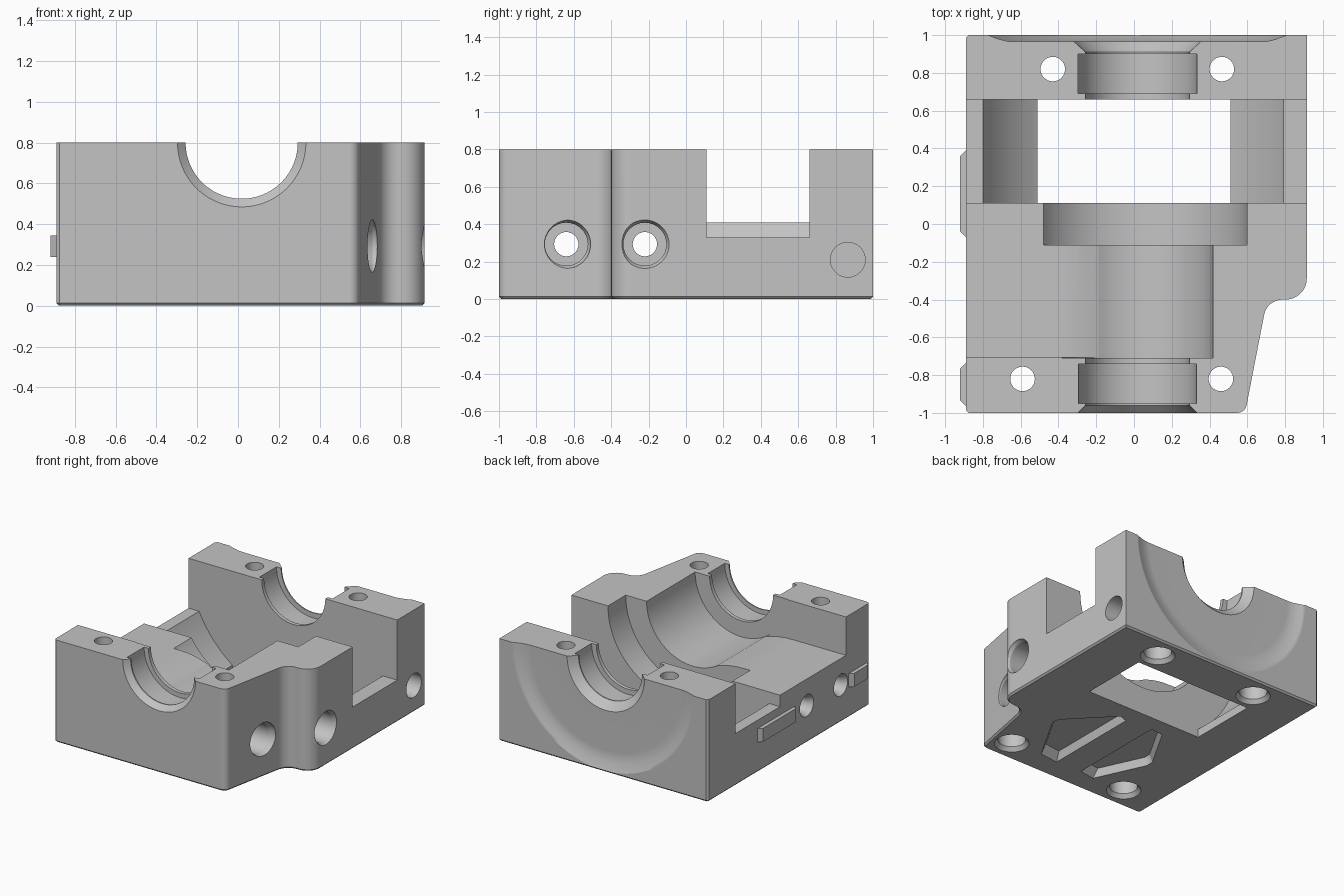
import bpy, bmesh, math
from mathutils import Matrix, Vector

cube = bpy.data.objects.get("Cube")
if cube:
    bpy.data.objects.remove(cube)

grey = bpy.data.materials.new("machined grey")
grey.use_nodes = True
COLOUR = (0.55, 0.55, 0.55, 1)
grey.diffuse_color = COLOUR
grey.node_tree.nodes["Principled BSDF"].inputs["Base Color"].default_value = COLOUR

# Axis frames: local z becomes the named direction
ALONG_X = Matrix.Rotation(math.pi / 2, 4, 'Y')
ALONG_Y = Matrix.Rotation(-math.pi / 2, 4, 'X')
ALONG_Z = Matrix.Identity(4)


def finish(name, bm):
    bmesh.ops.recalc_face_normals(bm, faces=bm.faces)
    mesh = bpy.data.meshes.new(name)
    bm.to_mesh(mesh)
    bm.free()
    mesh.materials.append(grey)
    obj = bpy.data.objects.new(name, mesh)
    bpy.context.collection.objects.link(obj)
    return obj


def prism(name, outline, low, high, chamfer=0, top_scale=1, upright=False):
    """Extrude an outline from low to high: xy upwards, or xz along y if upright."""
    bm = bmesh.new()
    cx = sum(x for x, y in outline) / len(outline)
    cy = sum(y for x, y in outline) / len(outline)
    s = top_scale
    upper = [(cx + (x - cx) * s, cy + (y - cy) * s) for x, y in outline]
    rings = []
    for level, points in ((low, outline), (high, upper)):
        rings.append([bm.verts.new((x, level, y) if upright else (x, y, level))
                      for x, y in points])
    bottom, top = rings
    bm.faces.new(bottom)
    bm.faces.new(top)
    for i in range(len(outline)):
        j = (i + 1) % len(outline)
        bm.faces.new((bottom[i], bottom[j], top[j], top[i]))
    if chamfer:
        bmesh.ops.recalc_face_normals(bm, faces=bm.faces)
        rim = [e for e in bm.edges if all(v in bottom for v in e.verts)]
        bmesh.ops.bevel(bm, geom=rim, offset=chamfer, segments=1, affect='EDGES')
    return finish(name, bm)


def lathe(name, profile, frame, centre, sides=48):
    """Revolve (radius, distance) pairs around an axis into a closed solid."""
    bm = bmesh.new()
    rings = []
    for r, t in profile:
        angles = [math.tau * i / sides for i in range(sides)]
        rings.append([bm.verts.new((r * math.cos(a), r * math.sin(a), t)) for a in angles])
    for a, b in zip(rings, rings[1:]):
        for i in range(sides):
            j = (i + 1) % sides
            bm.faces.new((a[i], a[j], b[j], b[i]))
    bm.faces.new(rings[0])
    bm.faces.new(rings[-1])
    bm.transform(Matrix.Translation(centre) @ frame)
    return finish(name, bm)


def box(name, x0, x1, y0, y1, z0, z1):
    return prism(name, [(x0, y0), (x1, y0), (x1, y1), (x0, y1)], z0, z1)


def arc(cx, cy, r, start, end, steps=8):
    angles = [math.radians(start + (end - start) * i / steps) for i in range(steps + 1)]
    return [(cx + r * math.cos(a), cy + r * math.sin(a)) for a in angles]


def cut(cutter):
    mod = housing.modifiers.new("cut", 'BOOLEAN')
    mod.operation = 'DIFFERENCE'
    mod.solver = 'EXACT'
    mod.object = cutter
    bpy.context.view_layer.objects.active = housing
    bpy.ops.object.modifier_apply(modifier=mod.name)
    bpy.data.objects.remove(cutter)


# Housing block with the stepped, curved right side
outline = [(-.875, -1)]
outline += arc(.547, -.95, .05, -90, -10, 5)
outline += arc(.787, -.5, .1, 170, 90)
outline += arc(.803, -.288, .112, -90, 0)
outline += [(.915, 1), (-.875, 1), (-.89, .985), (-.89, -.985)]
housing = prism("housing", outline, 0, .8, chamfer=.013)

# Flat tray on the left that rolls into the main bore
tray = [(-1.2, 1.2), (-1.2, .5), (-.45, .5), (-.36, .497), (-.29, .487),
        (-.235, .472), (-.18, .456), (-.05, .6), (-.05, 1.2)]
cut(prism("tray_cutter", tray, -.705, .2, upright=True))

# Shaft line: front seat, main bore, ring seat, wheel space, rear seat, rear dish
shaft = [(.33, -1.1), (.315, -1), (.275, -.96), (.275, -.95), (.312, -.95), (.312, -.74),
         (.275, -.74), (.275, -.71), (.4, -.71), (.4, -.11), (.58, -.11), (.58, .11),
         (.905, .11), (.905, .66), (.275, .66), (.275, .69), (.315, .69), (.315, .9),
         (.275, .9), (.275, .91), (.335, .965), (.65, .965), (.69, .968), (.73, .978),
         (.77, .992), (.79, 1), (.79, 1.1)]
cut(lathe("shaft_cutter", shaft, ALONG_Y, (.018, 0, .8), 96))

# Side openings of the wheel space and the window through the base
cut(box("right_opening_cutter", .4, 1.2, .11, .66, .33, 1))
cut(box("left_opening_cutter", -1.2, -.4, .11, .66, .41, 1))
cut(box("window_cutter", -.51, .51, .11, .66, -.2, .5))

# Vertical screw holes, counterbored from below
screw = [(.14, -.1), (.125, 0), (.1, .03), (.1, .15), (.065, .15), (.065, 1)]
for x, y in [(-.43, .82), (.465, .82), (-.59, -.82), (.46, -.82)]:
    cut(lathe("screw_cutter", screw, ALONG_Z, (x, y, 0), 32))

# Cross holes, counterbored from the right
for y, face in [(-.64, .66), (-.22, .915)]:
    bolt = [(.09, -1.2), (.085, -.89), (.065, -.85), (.065, face - .2), (.115, face - .2),
            (.115, face - .03), (.13, face), (.13, 1.2)]
    cut(lathe("cross_hole_cutter", bolt, ALONG_X, (0, y, .293), 32))

# Blind hole at the rear of the right side
cut(lathe("blind_hole_cutter", [(.093, .62), (.093, 1.2)], ALONG_X, (0, .865, .21), 32))

# Two tapered pockets in the underside
right_pocket = [(.04, -.04), (.11, -.02), (.42, -.34), (.43, -.4), (.2, -.8), (.04, -.82)]
left_pocket = [(-.18, -.02), (-.29, -.03), (-.49, -.38), (-.49, -.44), (-.31, -.83), (-.18, -.81)]
for pocket in (right_pocket, left_pocket):
    cut(prism("pocket_cutter", pocket, -.001, .06, top_scale=.87))

# Raised pads on the left side
for number, (y, half) in enumerate([(.16, .23), (-.85, .115)], 1):
    pad = [(-.88, y - half), (-.88, y + half), (-.89, y + half),
           (-.92, y + half - .03), (-.92, y - half + .03), (-.89, y - half)]
    prism("side_pad_%d" % number, pad, .24, .345)

# Smooth curved walls, keep machined edges sharp
bpy.ops.object.select_all(action='DESELECT')
housing.select_set(True)
bpy.context.view_layer.objects.active = housing
bpy.ops.object.shade_smooth_by_angle(angle=math.radians(25))
weighted = housing.modifiers.new("even_shading", 'WEIGHTED_NORMAL')
weighted.keep_sharp = True
